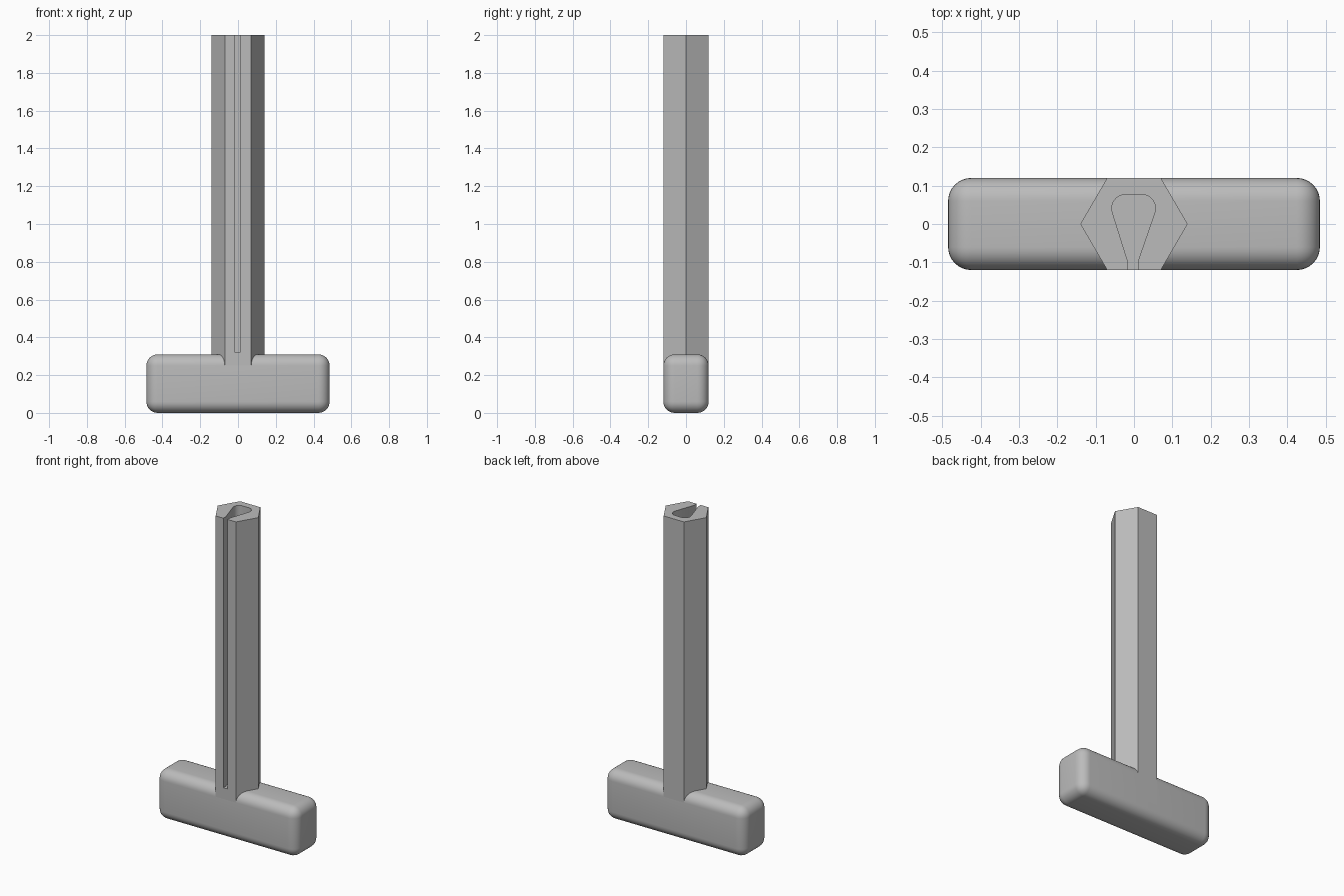
import bpy
import bmesh
from math import cos, sin, pi, radians

cube = bpy.data.objects.get("Cube")
if cube:
    bpy.data.objects.remove(cube)

grey = bpy.data.materials.new("plain_grey")
grey.use_nodes = True
grey.diffuse_color = (0.5, 0.5, 0.5, 1)
grey.node_tree.nodes["Principled BSDF"].inputs["Base Color"].default_value = (0.5, 0.5, 0.5, 1)


def prism(name, outline, z0, z1):
    """Extrude a counter-clockwise xy outline from z0 to z1."""
    bm = bmesh.new()
    face = bm.faces.new([bm.verts.new((x, y, z0)) for x, y in outline])
    top = bmesh.ops.extrude_face_region(bm, geom=[face])["geom"]
    bmesh.ops.translate(bm, vec=(0, 0, z1 - z0),
                        verts=[v for v in top if isinstance(v, bmesh.types.BMVert)])
    bmesh.ops.recalc_face_normals(bm, faces=bm.faces)
    mesh = bpy.data.meshes.new(name)
    bm.to_mesh(mesh)
    bm.free()
    obj = bpy.data.objects.new(name, mesh)
    bpy.context.collection.objects.link(obj)
    mesh.materials.append(grey)
    return obj


def arc(cx, cy, r, start, end, steps=8):
    angles = [radians(start + (end - start) * i / steps) for i in range(steps + 1)]
    return [(cx + r * cos(a), cy + r * sin(a)) for a in angles]


# Rounded crossbar handle
bpy.ops.mesh.primitive_cube_add(size=1, location=(0, 0, 0.155))
handle = bpy.context.object
handle.name = "handle"
handle.scale = (0.97, 0.24, 0.31)
bpy.ops.object.transform_apply(location=False, rotation=False, scale=True)
handle.data.materials.append(grey)
bevel = handle.modifiers.new("rounding", "BEVEL")
bevel.width = 0.06
bevel.segments = 8
bpy.ops.object.modifier_apply(modifier=bevel.name)
bpy.ops.object.shade_smooth_by_angle(angle=radians(30))

# Hexagonal shaft
hexagon = [(0.14 * cos(i * pi / 3), 0.12 * sin(i * pi / 3) / sin(pi / 3)) for i in range(6)]
shaft = prism("shaft", hexagon, 0.1, 2)

# Teardrop keyway that opens through the front of the shaft
keyway = ([(-0.017, -0.2), (0.011, -0.2), (0.011, -0.095)]
          + arc(0.02, 0.041, 0.036, -18, 90)
          + arc(-0.022, 0.041, 0.036, 90, 198)
          + [(-0.017, -0.095)])
cutter = prism("keyway_cutter", keyway, 0.32, 2.1)
cutter.hide_render = True
cut = shaft.modifiers.new("keyway", "BOOLEAN")
cut.operation = "DIFFERENCE"
cut.solver = "EXACT"
cut.object = cutter

bpy.context.view_layer.objects.active = shaft
bpy.ops.object.modifier_apply(modifier=cut.name)
bpy.data.objects.remove(cutter)
handle.select_set(False)
shaft.select_set(True)
bpy.ops.object.shade_smooth_by_angle(angle=radians(30))
